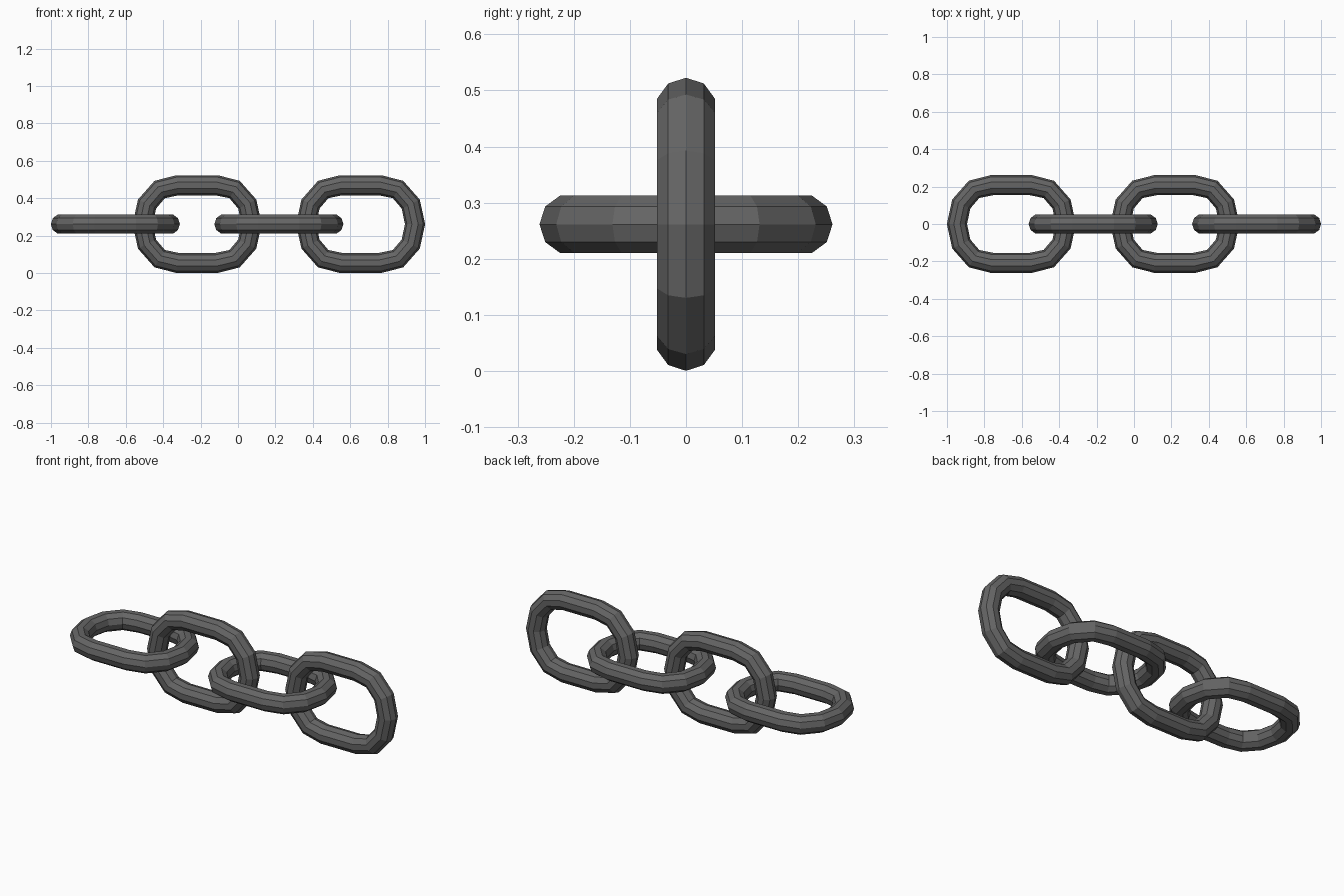
import bpy
from math import sin, cos, pi
from mathutils import Vector

if "Cube" in bpy.data.objects:
    bpy.data.objects.remove(bpy.data.objects["Cube"])

TUBE_R = 0.054     # wire radius
SIDES = 10         # sides of the wire
PITCH = 0.437      # spacing between links
Z_MID = 0.2615

# centre line of one link: quarter profile mirrored into a closed loop
quarter = [(0.105, 0.2075), (0.20, 0.185), (0.268, 0.107)]
right = quarter + [(0.291, 0)] + [(x, -y) for x, y in reversed(quarter)]
path = [Vector(p) for p in right + [(-x, -y) for x, y in right]]


def make_link(name, x, upright):
    n = len(path)
    verts, faces = [], []
    for i, p in enumerate(path):
        # mitred outward normal from the neighbouring segments
        a = (p - path[i - 1]).normalized()
        b = (path[(i + 1) % n] - p).normalized()
        t = (a + b).normalized()
        normal = Vector((-t.y, t.x))
        for k in range(SIDES):
            ang = 2 * pi * k / SIDES
            q = p + normal * TUBE_R * cos(ang)
            h = TUBE_R * sin(ang)
            verts.append((q.x, -h, q.y) if upright else (q.x, q.y, h))
            j, m = (i + 1) % n, (k + 1) % SIDES
            faces.append((i * SIDES + k, i * SIDES + m, j * SIDES + m, j * SIDES + k))
    mesh = bpy.data.meshes.new(name)
    mesh.from_pydata(verts, [], [f[::-1] for f in faces])
    mesh.update()
    obj = bpy.data.objects.new(name, mesh)
    obj.location = (x, 0, Z_MID)
    bpy.context.collection.objects.link(obj)
    obj.data.materials.append(steel)


steel = bpy.data.materials.new("dark_steel")
steel.diffuse_color = (0.13, 0.13, 0.13, 1)
steel.use_nodes = True
steel.node_tree.nodes["Principled BSDF"].inputs["Base Color"].default_value = steel.diffuse_color

# four interlocked links, alternately flat and upright
for i in range(4):
    make_link(f"chain_link_{i + 1}", (i - 1.5) * PITCH, i % 2 == 1)
